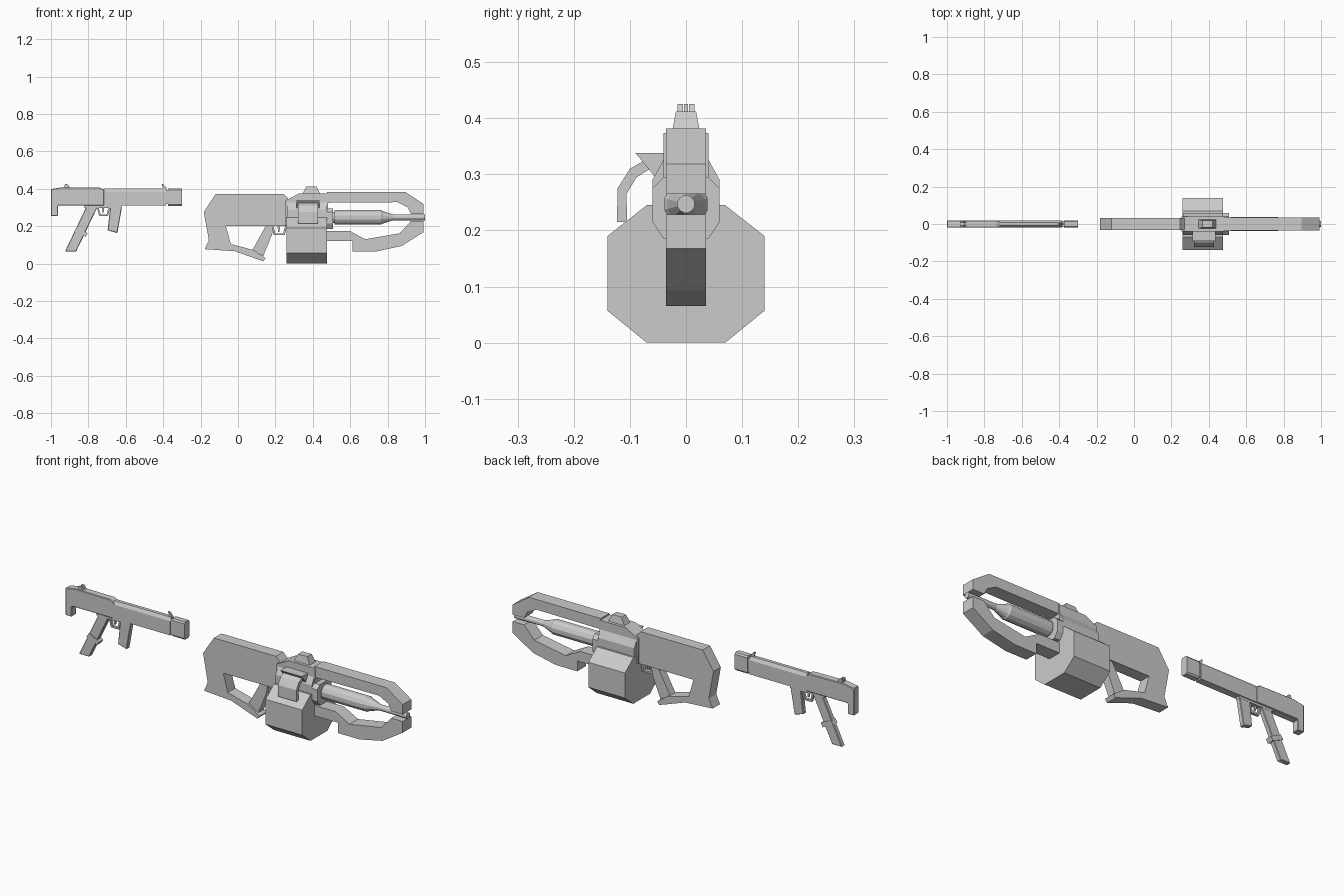
import bpy, bmesh, math

if "Cube" in bpy.data.objects:
    bpy.data.objects.remove(bpy.data.objects["Cube"])


def finish(name, bm):
    bmesh.ops.recalc_face_normals(bm, faces=bm.faces[:])
    me = bpy.data.meshes.new(name)
    bm.to_mesh(me)
    bm.free()
    ob = bpy.data.objects.new(name, me)
    bpy.context.collection.objects.link(ob)
    return ob


def prism(name, pts, a, b, axis='y', chamfer=0.0):
    """Extrude a profile (xz for axis y, yz for axis x) from a to b."""
    place = (lambda p, t: (p[0], t, p[1])) if axis == 'y' else (lambda p, t: (t, p[0], p[1]))
    bm = bmesh.new()
    v0 = [bm.verts.new(place(p, a)) for p in pts]
    v1 = [bm.verts.new(place(p, b)) for p in pts]
    bm.faces.new(v0)
    bm.faces.new(v1)
    n = len(pts)
    for i in range(n):
        j = (i + 1) % n
        bm.faces.new((v0[i], v0[j], v1[j], v1[i]))
    ob = finish(name, bm)
    if chamfer:
        m = ob.modifiers.new("chamfer", 'BEVEL')
        m.width = chamfer
        m.segments = 1
    return ob


def plate(name, pts, half, chamfer=0.0):
    return prism(name, pts, -half, half, 'y', chamfer)


def rect(x0, x1, z0, z1):
    return [(x0, z0), (x1, z0), (x1, z1), (x0, z1)]


def mirrored(half):
    """Close a right-hand half profile across y = 0."""
    return half + [(-y, z) for y, z in reversed(half)]


def lathe_x(name, rings, zc, sides):
    bm = bmesh.new()
    loops = []
    for x, r in rings:
        loops.append([bm.verts.new((x, r * math.cos((k + .5) * 2 * math.pi / sides),
                                    zc + r * math.sin((k + .5) * 2 * math.pi / sides)))
                      for k in range(sides)])
    for A, B in zip(loops, loops[1:]):
        for k in range(sides):
            j = (k + 1) % sides
            bm.faces.new((A[k], A[j], B[j], B[k]))
    bm.faces.new(loops[0])
    bm.faces.new(loops[-1])
    return finish(name, bm)


def frustum(name, base, top, z0, z1):
    """Block tapering from base to top, each (x0, x1, half width)."""
    bm = bmesh.new()
    for (x0, x1, h), z in ((base, z0), (top, z1)):
        for x in (x0, x1):
            for y in (-h, h):
                bm.verts.new((x, y, z))
    bmesh.ops.convex_hull(bm, input=bm.verts[:])
    bmesh.ops.dissolve_limit(bm, angle_limit=.02, verts=bm.verts[:], edges=bm.edges[:])
    return finish(name, bm)


def guard(name, x0, x1, x2, x3, top, low, t, half):
    """Thin U-shaped trigger guard."""
    plate(name, [(x0, top), (x1, low), (x2, low), (x3, top), (x3 - t, top),
                 (x2 - t, low + t), (x1 + t, low + t), (x0 + t, top)], half)


# ---------- Heavy gun ----------
# stock with open frame, and its grip
plate("stock", [(-.183, .275), (-.12, .372), (.245, .372), (.27, .345), (.27, .2),
                (-.065, .2), (-.038, .104), (.085, .072), (.148, .028), (.135, .012),
                (-.017, .066), (-.178, .077), (-.156, .125)], .031)
plate("stock_grip", [(.15, .205), (.19, .205), (.182, .155), (.135, .04), (.078, .074)], .022)
guard("heavy_trigger_guard", .18, .19, .25, .262, .205, .152, .009, .01)
plate("heavy_trigger", [(.21, .205), (.225, .205), (.222, .168), (.215, .17)], .005)

# receiver
plate("receiver_top", [(.255, .2), (.255, .338), (.27, .345), (.325, .374), (.48, .374), (.48, .2)], .04)
hull = mirrored([(.035, .175), (.06, .218), (.06, .29), (.04, .326)])
prism("receiver_hull", hull, .262, .475, 'x')
prism("barrel_collar", mirrored([(.04, .185), (.06, .215), (.06, .275), (.04, .295)]), .47, .508, 'x')

# top sight block
frustum("sight_block", (.343, .44, .026), (.365, .42, .018), .37, .412)

# drum magazine
prism("drum", mirrored([(.07, 0), (.14, .057), (.14, .19), (.07, .245)]), .26, .475, 'x')

# ammunition belt and feed wedge
prism("feed_wedge", [(-.09, .338), (-.036, .338), (-.036, .29), (-.055, .295)], .312, .437, 'x')
prism("ammo_belt", [(-.123, .215), (-.122, .275), (-.1, .31), (-.065, .33), (-.055, .315),
                    (-.088, .295), (-.106, .265), (-.105, .215)], .32, .428, 'x')

# barrel
lathe_x("heavy_barrel", [(.5, .031), (.515, .031), (.515, .04), (.765, .04), (.775, .034),
                         (.83, .016), (.999, .016)], .247, 12)

# forward frame rails
plate("upper_rail", [(.475, .325), (.475, .382), (.896, .382), (.992, .318), (.992, .265),
                     (.925, .265), (.907, .3), (.853, .328)], .036)
plate("lower_rail", [(.475, .175), (.597, .175), (.68, .13), (.865, .162), (.925, .228),
                     (.992, .228), (.992, .168), (.875, .094), (.74, .065), (.613, .065),
                     (.612, .12), (.475, .12)], .036)

# ---------- Compact gun ----------
# body with shoulder hook, barrel shroud and muzzle
plate("compact_body", [(-1, .254), (-1, .398), (-.94, .408), (-.738, .406), (-.715, .394),
                       (-.715, .31), (-.963, .31), (-.963, .254)], .02, .003)
prism("barrel_shroud", mirrored([(.019, .31), (.019, .385), (.009, .402)]), -.72, -.385, 'x')
prism("muzzle_neck", mirrored([(.015, .318), (.015, .393)]), -.39, -.37, 'x')
prism("muzzle", mirrored([(.014, .308), (.02, .316), (.02, .394), (.014, .402)]), -.375, -.3, 'x')
plate("grip_base", rect(-.82, -.62, .298, .315), .014)

# slanted magazine grip with collar, and foregrip
plate("magazine_grip", [(-.81, .305), (-.75, .305), (-.865, .065), (-.925, .065)], .013, .003)
plate("magazine_collar", [(-.862, .193), (-.803, .163), (-.815, .143), (-.877, .172)], .018)
plate("foregrip", [(-.683, .305), (-.62, .305), (-.645, .163), (-.697, .178)], .013, .003)
guard("compact_trigger_guard", -.755, -.742, -.695, -.683, .305, .253, .008, .007)
plate("compact_trigger", [(-.73, .305), (-.715, .305), (-.717, .272), (-.724, .272)], .004)

# iron sights: paired rear posts and a front blade
for s in (-1, 1):
    prism("rear_sight_post", [(-.93, .403), (-.925, .425), (-.912, .425), (-.895, .403)],
          s * .005, s * .015, 'y')
plate("front_sight", [(-.408, .425), (-.4, .425), (-.378, .4), (-.4, .4)], .004)
